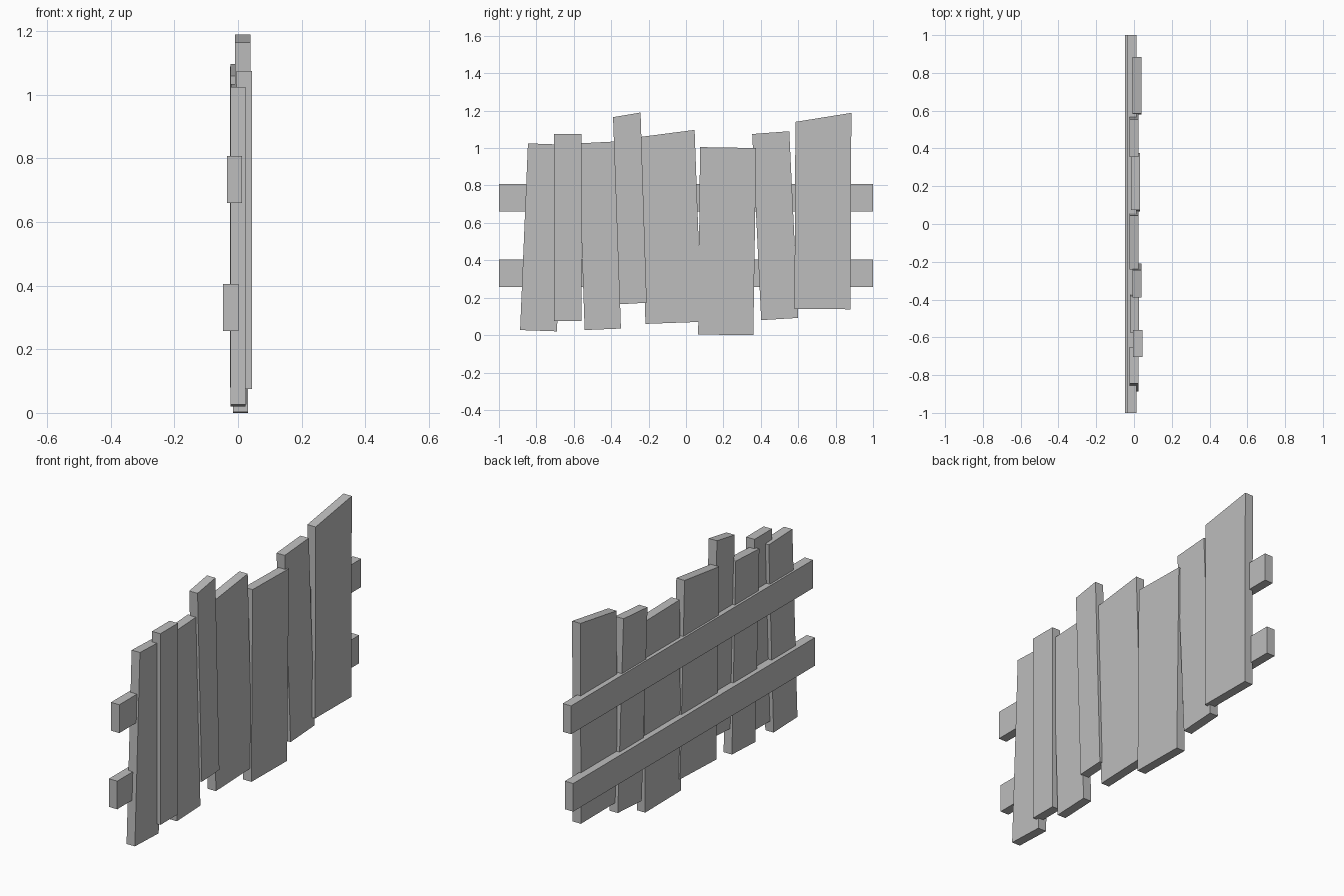
import bpy
import bmesh

cube = bpy.data.objects.get("Cube")
if cube:
    bpy.data.objects.remove(cube)

grey = bpy.data.materials.new("plain_grey")
grey.use_nodes = True
grey.diffuse_color = (0.51, 0.51, 0.51, 1)
grey.node_tree.nodes["Principled BSDF"].inputs["Base Color"].default_value = (0.51, 0.51, 0.51, 1)


def board(name, outline, x, thickness=0.048):
    """Extrude a (y, z) outline along +x, starting from the back face."""
    bm = bmesh.new()
    face = bm.faces.new([bm.verts.new((x, y, z)) for y, z in outline])
    moved = bmesh.ops.extrude_face_region(bm, geom=[face])["geom"]
    bmesh.ops.translate(bm, vec=(thickness, 0, 0),
                        verts=[v for v in moved if isinstance(v, bmesh.types.BMVert)])
    bmesh.ops.recalc_face_normals(bm, faces=bm.faces)
    mesh = bpy.data.meshes.new(name)
    bm.to_mesh(mesh)
    bm.free()
    # The extrusion keeps its source face, so the board is closed
    mesh.materials.append(grey)
    obj = bpy.data.objects.new(name, mesh)
    bpy.context.collection.objects.link(obj)


# Crooked upright planks: back x, then bottom and top corners in (y, z)
planks = [
    (-0.024, (-0.887, 0.027), (-0.69, 0.02), (-0.65, 1.018), (-0.845, 1.025)),
    (-0.004, (-0.705, 0.075), (-0.56, 0.075), (-0.56, 1.075), (-0.705, 1.075)),
    (-0.022, (-0.542, 0.027), (-0.348, 0.035), (-0.38, 1.035), (-0.575, 1.025)),
    (-0.009, (-0.355, 0.165), (-0.21, 0.173), (-0.243, 1.19), (-0.39, 1.165)),
    (-0.024, (-0.217, 0.06), (0.083, 0.071), (0.046, 1.097), (-0.24, 1.06)),
    (-0.016, (0.065, 0.003), (0.36, 0.0), (0.375, 1.0), (0.075, 1.005)),
    (-0.025, (0.402, 0.08), (0.6, 0.092), (0.552, 1.09), (0.354, 1.075)),
    (-0.008, (0.58, 0.14), (0.88, 0.138), (0.884, 1.188), (0.585, 1.14)),
]
for i, (x, *outline) in enumerate(planks, 1):
    board(f"plank_{i}", outline, x)

# Long rails across the back
for name, x, low, high in [("lower_rail", -0.047, 0.258, 0.405),
                           ("upper_rail", -0.035, 0.66, 0.808)]:
    board(name, [(-1, low), (1, low), (1, high), (-1, high)], x)
